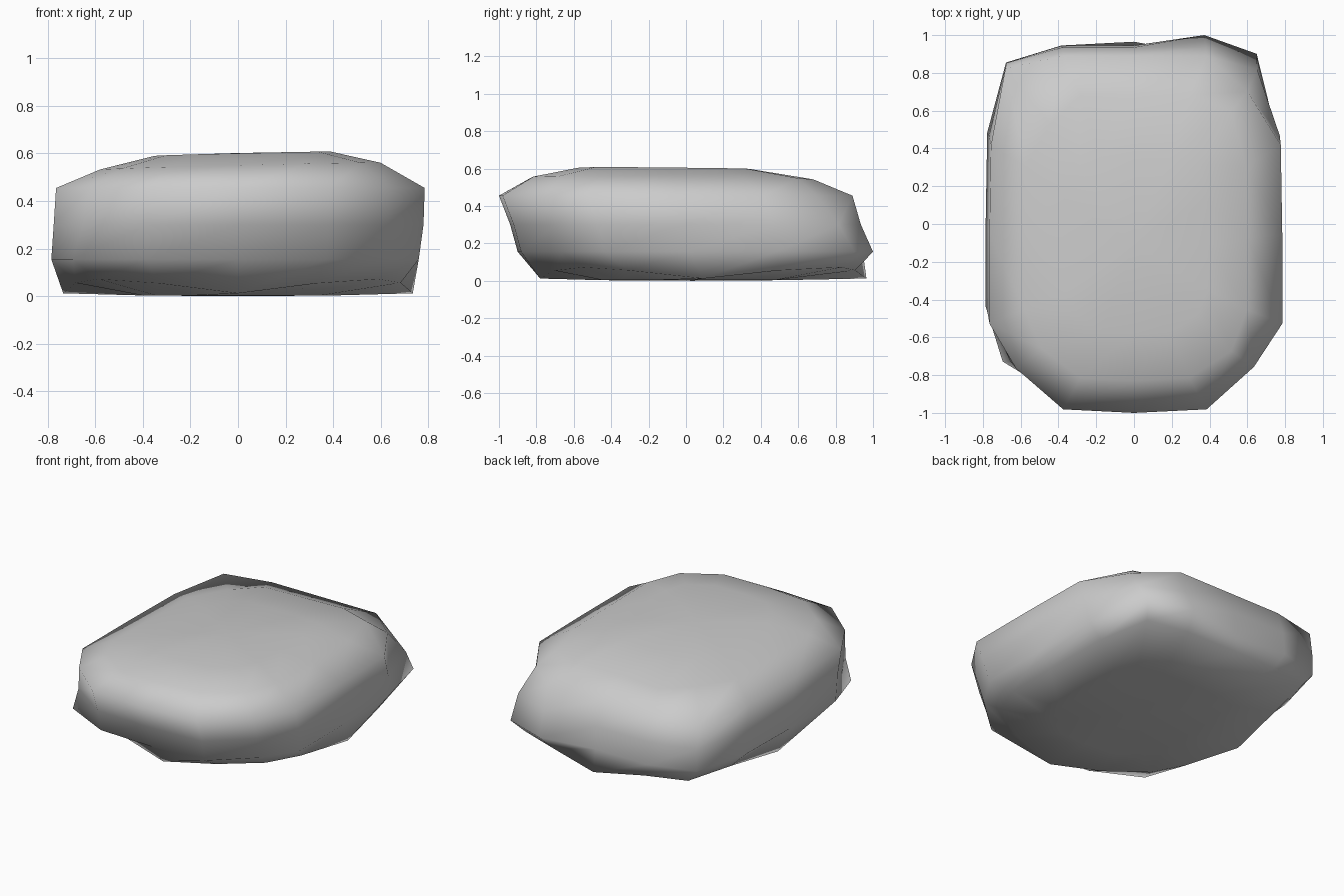
import bpy, bmesh

if "Cube" in bpy.data.objects:
    bpy.data.objects.remove(bpy.data.objects["Cube"])

# one quadrant of the rounded outline, from side middle to end middle
FRONT = [(1, 0), (1, .5), (.86, .79), (.49, .98)]
BACK = [(1, 0), (.99, .5), (.89, .93), (.49, 1.0)]


def outline():
    pts = list(BACK)
    pts += [(0, 1)] + [(-x, y) for x, y in BACK[:0:-1]]
    pts += [(-x, -y) for x, y in FRONT]
    pts += [(0, -1)] + [(x, -y) for x, y in FRONT[:0:-1]]
    return pts


def ring(bm, x0, x1, y0, y1, z, lift, pinch, bump=0, waist=0):
    """Rounded loop; pinch pulls in corners (back right, back left, front left, front right)."""
    ym = (y0 + y1) * .5
    verts = []
    for x, y in outline():
        c = min(1, abs(x * y) / .68)
        if c < .8:
            p = 0
        elif y > 0:
            p = pinch[0] if x > 0 else pinch[1]
        else:
            p = pinch[3] if x > 0 else pinch[2]
        if c > 0:
            p += waist
        s = 1 - p
        px = (x1 if x > 0 else -x0) * x * s
        py = ym + (y1 - y0) * .5 * y * s
        if x > .3 and y > .9:
            py += bump
        verts.append(bm.verts.new((px, py, z + lift * c)))
    return verts


bm = bmesh.new()
# underside, side wall, shoulder and crown loops
levels = [
    (-.40, .40, -.45, .50, .003, .0, (0, 0, 0, 0)),
    (-.735, .735, -.78, .965, .012, .06, (.02, .0, .0, .0), 0, .07),
    (-.785, .76, -.90, .945, .155, .0, (.04, .03, -.03, .06), .055),
    (-.775, .78, -.94, .935, .30, .0, (.06, .02, .02, .06)),
    (-.765, .785, -1.0, .89, .455, .0, (.14, .0, .05, .06)),
    (-.58, .60, -.83, .68, .542, .0, (.04, .14, .02, .0)),
    (-.35, .39, -.58, .35, .595, .0, (0, .08, 0, 0)),
]
rings = [ring(bm, *lv) for lv in levels]
n = len(rings[0])
for a, b in zip(rings, rings[1:]):
    for i in range(n):
        j = (i + 1) % n
        bm.faces.new((a[i], a[j], b[j], b[i]))

# slight tilt of the crown
for r in rings[-2:]:
    for v in r:
        v.co.z += .024 * v.co.x - .01 * v.co.y

# centre fans closing top and bottom
for r, z in ((rings[0], 0), (rings[-1], .602)):
    c = bm.verts.new((0, sum(v.co.y for v in r) / n, z))
    for i in range(n):
        bm.faces.new((r[i], r[(i + 1) % n], c))
bmesh.ops.recalc_face_normals(bm, faces=bm.faces)
for f in bm.faces:
    f.smooth = True

me = bpy.data.meshes.new("flat_stone")
bm.to_mesh(me)
bm.free()
bpy.context.collection.objects.link(bpy.data.objects.new("flat_stone", me))
